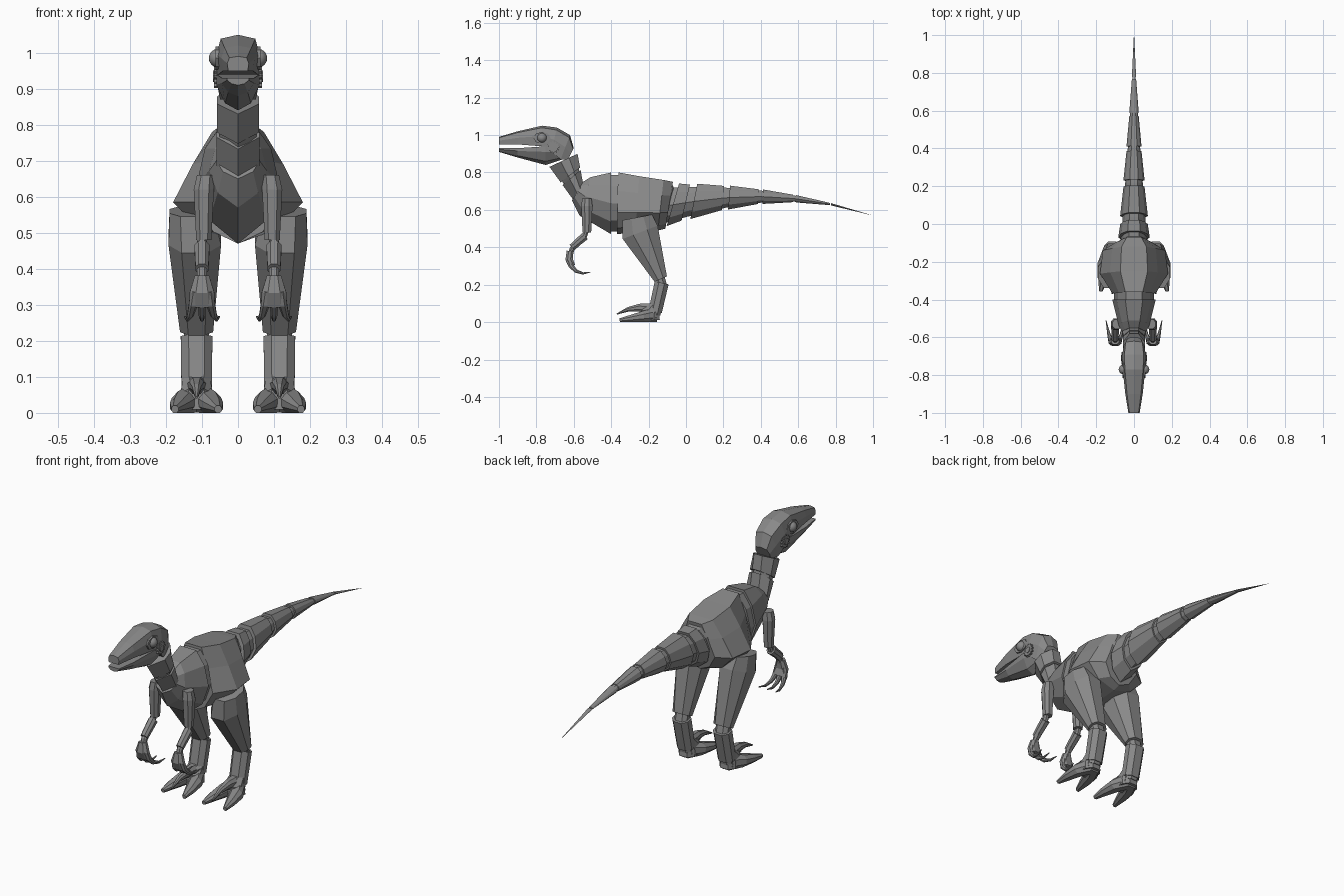
import bpy, bmesh
from math import sin, cos, pi, tau
from mathutils import Vector

cube = bpy.data.objects.get("Cube")
if cube:
    bpy.data.objects.remove(cube, do_unlink=True)

grey = bpy.data.materials.new("plain grey")
grey.use_nodes = True
grey.diffuse_color = (.25, .25, .25, 1)
grey.node_tree.nodes["Principled BSDF"].inputs["Base Color"].default_value = grey.diffuse_color

# Half cross-sections: (share of half width, share of the way from low/back to top/front)
KEEL = [(0, 0), (.7, .2), (1, .5), (.8, .8), (.4, 1)]
HIP = [(0, 0), (.6, .1), (1, .35), (.7, .7), (.4, 1)]
NECK = [(0, 0), (1, .4), (1, .7), (.4, 1)]
SKULL = [(.9, 0), (1, .5), (.8, .9), (0, 1)]
JAW = [(0, 0), (.6, .2), (1, .7), (1, 1)]
BOX = [(.5, 0), (1, .3), (1, .7), (.5, 1)]


def finish(name, bm):
    bmesh.ops.recalc_face_normals(bm, faces=bm.faces)
    mesh = bpy.data.meshes.new(name)
    bm.to_mesh(mesh)
    bm.free()
    mesh.materials.append(grey)
    obj = bpy.data.objects.new(name, mesh)
    bpy.context.collection.objects.link(obj)
    return obj


def loft(name, profile, rings, side=1):
    """Skin a profile over rings of (top point, bottom point, half width)."""
    loop = profile + [(-u, t) for u, t in reversed(profile) if u]
    bm = bmesh.new()
    rows = []
    for top, bottom, width in rings:
        row = []
        for u, t in loop:
            p = bottom.lerp(top, t)
            row.append(bm.verts.new((side * (p.x + u * width), p.y, p.z)))
        rows.append(row)
    for low, high in zip(rows, rows[1:]):
        for i in range(len(loop)):
            bm.faces.new((low[i - 1], low[i], high[i], high[i - 1]))
    bm.faces.new(rows[0])
    bm.faces.new(rows[-1])
    return finish(name, bm)


def ring(top_y, top_z, bottom_y, bottom_z, width):
    return Vector((0, top_y, top_z)), Vector((0, bottom_y, bottom_z)), width


def shrink(section, factor=.86):
    top, bottom, width = section
    middle = (top + bottom) / 2
    return middle.lerp(top, factor), middle.lerp(bottom, factor), width * factor


def blend(a, b, t):
    return a[0].lerp(b[0], t), a[1].lerp(b[1], t), a[2] + (b[2] - a[2]) * t


def limb(name, side, path):
    """Boxy tube through (x, y, z, half width, half depth), square to its path."""
    points = [Vector(p[:3]) for p in path]
    rings = []
    for i, (*_, width, depth) in enumerate(path):
        along = points[min(i + 1, len(path) - 1)] - points[max(i - 1, 0)]
        front = Vector((0, along.z, -along.y)).normalized() * depth
        rings.append((points[i] + front, points[i] - front, width))
    loft(name, BOX, rings, side)


def plate(name, side, y, z, x, depth, radii, count, squash=1):
    """Flat side plate whose rim radius cycles through radii."""
    bm = bmesh.new()
    rim = []
    for i in range(count):
        angle, r = tau * i / count, radii[i % len(radii)]
        rim.append(bm.verts.new((side * x, y + r * cos(angle), z + r * sin(angle) * squash)))
    out = bmesh.ops.extrude_face_region(bm, geom=[bm.faces.new(rim)])
    moved = [v for v in out["geom"] if isinstance(v, bmesh.types.BMVert)]
    bmesh.ops.translate(bm, verts=moved, vec=(side * depth, 0, 0))
    finish(name, bm)


# Head
loft("skull", SKULL, [
    ring(-1, .99, -1, .95, .03), ring(-.9, 1.02, -.9, .95, .046),
    ring(-.77, 1.05, -.77, .94, .06), ring(-.69, 1.04, -.72, .91, .064),
    ring(-.62, 1, -.67, .87, .055), ring(-.6, .93, -.63, .87, .04)])
loft("lower_jaw", JAW, [
    ring(-1, .93, -1, .91, .03), ring(-.9, .93, -.9, .88, .045),
    ring(-.75, .94, -.75, .84, .06), ring(-.65, .92, -.66, .87, .05)])

# Neck: two collars over a thinner core
neck_top = ring(-.58, .9, -.73, .83, .058)
neck_end = ring(-.55, .74, -.6, .65, .06)
for name, start, end in (("neck_upper", 0, .46), ("neck_lower", .54, 1)):
    loft(name, NECK, [blend(neck_top, neck_end, start), blend(neck_top, neck_end, end)])

# Torso
chest = [ring(-.55, .75, -.61, .65, .06), ring(-.51, .775, -.57, .57, .08),
         ring(-.4, .8, -.4, .47, .115)]
hips = [ring(-.36, .8, -.37, .47, .115), ring(-.25, .78, -.27, .48, .18),
        ring(-.12, .76, -.15, .49, .165), ring(-.07, .75, -.11, .5, .095)]
loft("chest", KEEL, chest)
loft("hips", HIP, hips)
loft("neck_core", NECK, [shrink(s) for s in (neck_top, neck_end, chest[1])])
loft("waist_core", KEEL, [shrink(chest[2], .92), shrink(hips[0], .92)])


# Tail: tapering armour segments that droop towards the tip
def tail_ring(y):
    rest = max(1 - y, .03)
    top = .735 - .165 * y * y
    return ring(y, top, y - .05 * rest ** 6, top - .2 * rest ** 1.9, .075 * rest ** 1.3)


cuts = [-.06, .04, .22, .4, .58, .77, 1]
for i, (start, end) in enumerate(zip(cuts, cuts[1:])):
    first = tail_ring(start + .02 * (1 - start))
    loft(f"tail_segment_{i + 1}", KEEL, [shrink(first, 1.06), tail_ring(end - .02 * (1 - end))])
loft("tail_core", KEEL, [shrink(hips[-1])] + [shrink(tail_ring(y)) for y in cuts[:-1]])

limbs = {
    "thigh": [(.13, -.26, .56, .06, .08), (.12, -.245, .48, .073, .1),
              (.115, -.135, .23, .046, .036)],
    "leg_core": [(.115, -.15, .27, .035, .028), (.115, -.13, .2, .035, .028),
                 (.115, -.165, .04, .035, .028)],
    "shin": [(.115, -.13, .21, .044, .038), (.115, -.165, .055, .042, .036)],
    "foot": [(.115, -.16, .1, .036, .02), (.115, -.19, .05, .045, .05),
             (.115, -.19, .01, .045, .05)],
    "upper_arm": [(.09, -.53, .66, .024, .025), (.095, -.53, .62, .028, .03),
                  (.095, -.53, .48, .021, .023)],
    "arm_core": [(.1, -.53, .5, .014, .014), (.1, -.545, .45, .014, .014),
                 (.1, -.61, .39, .014, .014), (.1, -.62, .35, .014, .014)],
    "forearm": [(.1, -.54, .46, .021, .022), (.1, -.61, .4, .018, .018)],
    "hand": [(.1, -.62, .38, .02, .018), (.1, -.625, .335, .034, .02),
             (.1, -.61, .3, .036, .018)],
}
for side, label in ((1, "left"), (-1, "right")):
    for part, path in limbs.items():
        limb(f"{label}_{part}", side, path)

    # Two splayed toes flat on the ground, one raised claw between them
    for part, spread in (("outer", .06), ("inner", -.06)):
        limb(f"{label}_{part}_toe", side, [
            (.115 + spread * (t / 3) ** .5, -.16 - .065 * t, .04 - .01 * t,
             .037 - .003 * t * t, .04 - .01 * t) for t in range(4)])
    limb(f"{label}_raised_toe", side, [
        (.115, -.19 - .06 * t, .07 + .015 * t - .008 * t * t,
         .028 - .008 * t, .03 - .009 * t) for t in range(4)])

    # Curled fingers ending in claws
    for part, fan in (("inner", -1), ("middle", 0), ("outer", 1)):
        limb(f"{label}_{part}_finger", side, [
            (.1 + fan * (.016 + .008 * t), -.545 + .08 * cos(pi + t / 2),
             .34 + .08 * sin(pi + t / 2), .016 - .0035 * t, .018 - .004 * t)
            for t in range(5)])

    # Eye in its socket, and the toothed jaw hinge
    plate(f"{label}_eye_socket", side, -.77, .985, .05, .012, [.046], 8, .7)
    bm = bmesh.new()
    bmesh.ops.create_uvsphere(bm, u_segments=20, v_segments=12, radius=.026)
    eye = finish(f"{label}_eye", bm)
    eye.location = (side * .055, -.77, .985)
    eye.data.shade_smooth()
    plate(f"{label}_jaw_gear", side, -.71, .935, .04, .026, [.033, .033, .026, .026], 48)
    plate(f"{label}_gear_hub", side, -.71, .935, .06, .01, [.016], 12)
